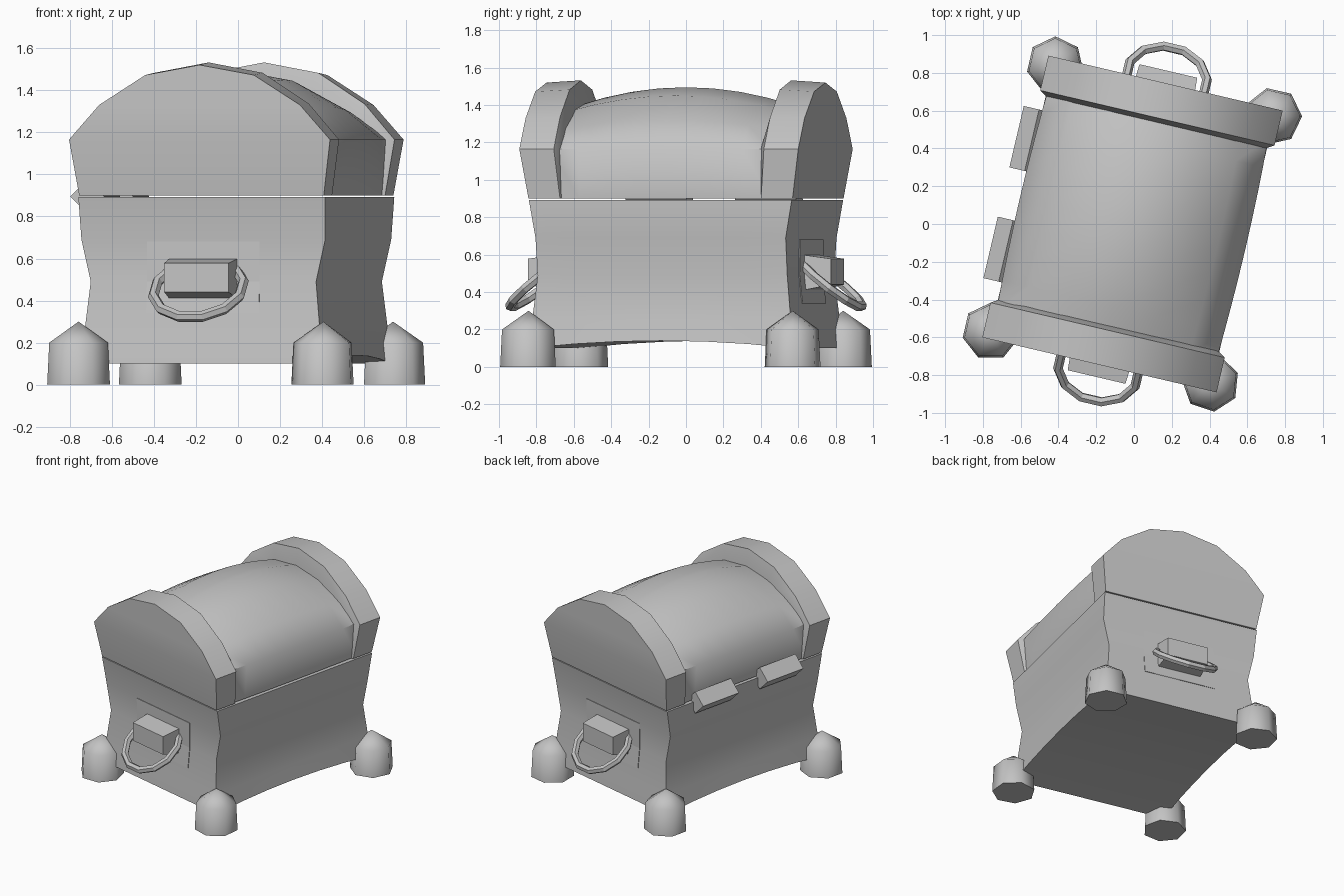
import bpy, bmesh, math
from mathutils import Matrix, Vector

if "Cube" in bpy.data.objects:
    bpy.data.objects.remove(bpy.data.objects["Cube"], do_unlink=True)

YAW = math.radians(-13.2)
PLACE = Matrix.Translation((-0.008, 0, 0)) @ Matrix.Rotation(YAW, 4, "Z")

grey = bpy.data.materials.new("plain_grey")
grey.use_nodes = True
colour = (0.55, 0.55, 0.55, 1)
grey.diffuse_color = colour
grey.node_tree.nodes["Principled BSDF"].inputs["Base Color"].default_value = colour


def finish(name, bm, smooth=None):
    """Turn a bmesh into a placed, shaded object."""
    bmesh.ops.recalc_face_normals(bm, faces=bm.faces)
    mesh = bpy.data.meshes.new(name)
    bm.to_mesh(mesh)
    bm.free()
    mesh.materials.append(grey)
    obj = bpy.data.objects.new(name, mesh)
    bpy.context.collection.objects.link(obj)
    obj.matrix_world = PLACE
    if smooth:
        bpy.ops.object.select_all(action="DESELECT")
        obj.select_set(True)
        bpy.context.view_layer.objects.active = obj
        bpy.ops.object.shade_smooth_by_angle(angle=math.radians(smooth))
    return obj


def loft(name, rings, smooth=None):
    """Skin closed rings; the ends are capped in strips across the ring."""
    bm = bmesh.new()
    rows = [[bm.verts.new(p) for p in ring] for ring in rings]
    n = len(rows[0])
    for a, b in zip(rows, rows[1:]):
        for i in range(n):
            j = (i + 1) % n
            bm.faces.new((a[i], a[j], b[j], b[i]))
    for row in (rows[0], rows[-1]):
        for i in range((n - 1) // 2):
            corners = [row[i], row[i + 1], row[n - 2 - i], row[n - 1 - i]]
            bm.faces.new(list(dict.fromkeys(corners)))
    return finish(name, bm, smooth)


def mirrored(half):
    """Close a half outline (x, ...) by mirroring; a point on x = 0 is kept once."""
    left = [(-p[0], *p[1:]) for p in half]
    right = [p for p in reversed(half) if p[0] > 0]
    return left + right


# Waisted body: half width, half length, height
waist = [(0.59, 0.724, 0.1), (0.575, 0.71, 0.25), (0.55, 0.685, 0.49),
         (0.595, 0.687, 0.69), (0.602, 0.722, 0.893)]
rings = []
for f in (-1, -0.66, -0.33, 0, 0.33, 0.66, 1):
    half = [(w, f * d, z + (0.04 * (1 - f * f) if z == 0.1 else 0)) for w, d, z in waist]
    rings.append(mirrored(half))
loft("chest_body", rings, 35)

# Lid cross-section: half width, height
arch = [(0.597, 0.9), (0.637, 1.165), (0.49, 1.33), (0.265, 1.472), (0, 1.52)]


def lid_ring(depths, drop=0, inset=0):
    """Lid outline at a depth (bottom, above), lowered at the crown and inset."""
    half = []
    for i, (w, z) in enumerate(arch):
        crown = max(0, (z - 1.165) / 0.355)
        half.append((max(0, w - inset * (0.4 if i == 0 else 1)) if w else 0,
                     depths[0] if i == 0 else depths[1], z - drop * crown))
    return mirrored(half)


# Barrel-shaped middle of the lid
barrel = []
for k in range(-4, 5):
    f = k / 4
    barrel.append(lid_ring((0.6 * f, 0.6 * f), 0.025 + 0.1 * f * f, 0.025 + 0.015 * f * f))
loft("lid_barrel", barrel, 55)

# Raised bands closing the two ends of the lid
for name, s in (("front_lid_band", -1), ("back_lid_band", 1)):
    loft(name, [lid_ring((s * 0.725, s * 0.766)),
                lid_ring((s * 0.552, s * 0.577), -0.012),
                lid_ring((s * 0.546, s * 0.55), 0.13, 0.045)], 35)

# Pointed seven-sided feet, each turned a little differently
feet = {"front_left_foot": (-0.6, -0.725, -13), "front_right_foot": (0.595, -0.725, 20),
        "back_left_foot": (-0.59, 0.725, -13), "back_right_foot": (0.595, 0.725, 0)}
for name, (x, y, turn) in feet.items():
    bm = bmesh.new()
    start = math.radians(turn) - YAW

    def foot_ring(r, z):
        return [bm.verts.new((x + r * math.cos(start + i * math.tau / 7),
                              y + r * math.sin(start + i * math.tau / 7), z)) for i in range(7)]

    low, high = foot_ring(0.153, 0), foot_ring(0.143, 0.2)
    tip = bm.verts.new((x, y, 0.3))
    bm.faces.new(low)
    for i in range(7):
        j = (i + 1) % 7
        bm.faces.new((low[i], low[j], high[j], high[i]))
        bm.faces.new((high[i], high[j], tip))
    finish(name, bm, 60)


def wall(z):
    """Depth of the end wall at a height."""
    for (_, d0, z0), (_, d1, z1) in zip(waist, waist[1:]):
        if z <= z1:
            return d0 + (d1 - d0) * (z - z0) / (z1 - z0)


def torus(name, centre, normal, major, minor, segments, sides):
    bm = bmesh.new()
    turn = Vector((0, 0, 1)).rotation_difference(normal).to_matrix()
    grid = []
    for i in range(segments):
        a = math.tau * (i + 0.5) / segments
        ring = []
        for j in range(sides):
            b = math.tau * j / sides
            r = major + minor * math.cos(b)
            p = Vector((r * math.cos(a), r * math.sin(a), minor * math.sin(b)))
            ring.append(bm.verts.new(centre + turn @ p))
        grid.append(ring)
    for i in range(segments):
        a, b = grid[i], grid[(i + 1) % segments]
        for j in range(sides):
            k = (j + 1) % sides
            bm.faces.new((a[j], a[k], b[k], b[j]))
    return finish(name, bm)


# Handles: thin plate on the wall, tapered block and tilted ring
for end, s in (("front", -1), ("back", 1)):
    plate = []
    for z in (0.34, 0.49, 0.68):
        d = wall(z)
        plate.append([(-0.275, s * (d - 0.004), z), (-0.275, s * (d + 0.004), z),
                      (0.275, s * (d + 0.004), z), (0.275, s * (d - 0.004), z)])
    loft(end + "_handle_plate", plate)

    block = []
    for w, d, low, high in ((0.168, 0.66, 0.405, 0.602), (0.157, 0.832, 0.44, 0.578)):
        block.append([(-w, s * d, low), (-w, s * d, high), (w, s * d, high), (w, s * d, low)])
    loft(end + "_handle_block", block)

    torus(end + "_handle_ring", Vector((0, s * 0.79, 0.455)), Vector((0, s * 0.62, 0.78)),
          0.217, 0.026, 12, 6)

# Diamond-section hinges on the left-hand long side
for name, y in (("front_hinge", -0.292), ("back_hinge", 0.31)):
    x, z, r = -0.62, 0.895, 0.083
    loft(name, [[(x - r, y + h, z), (x, y + h, z + r), (x + r, y + h, z), (x, y + h, z - r)]
                for h in (-0.167, 0.167)])
